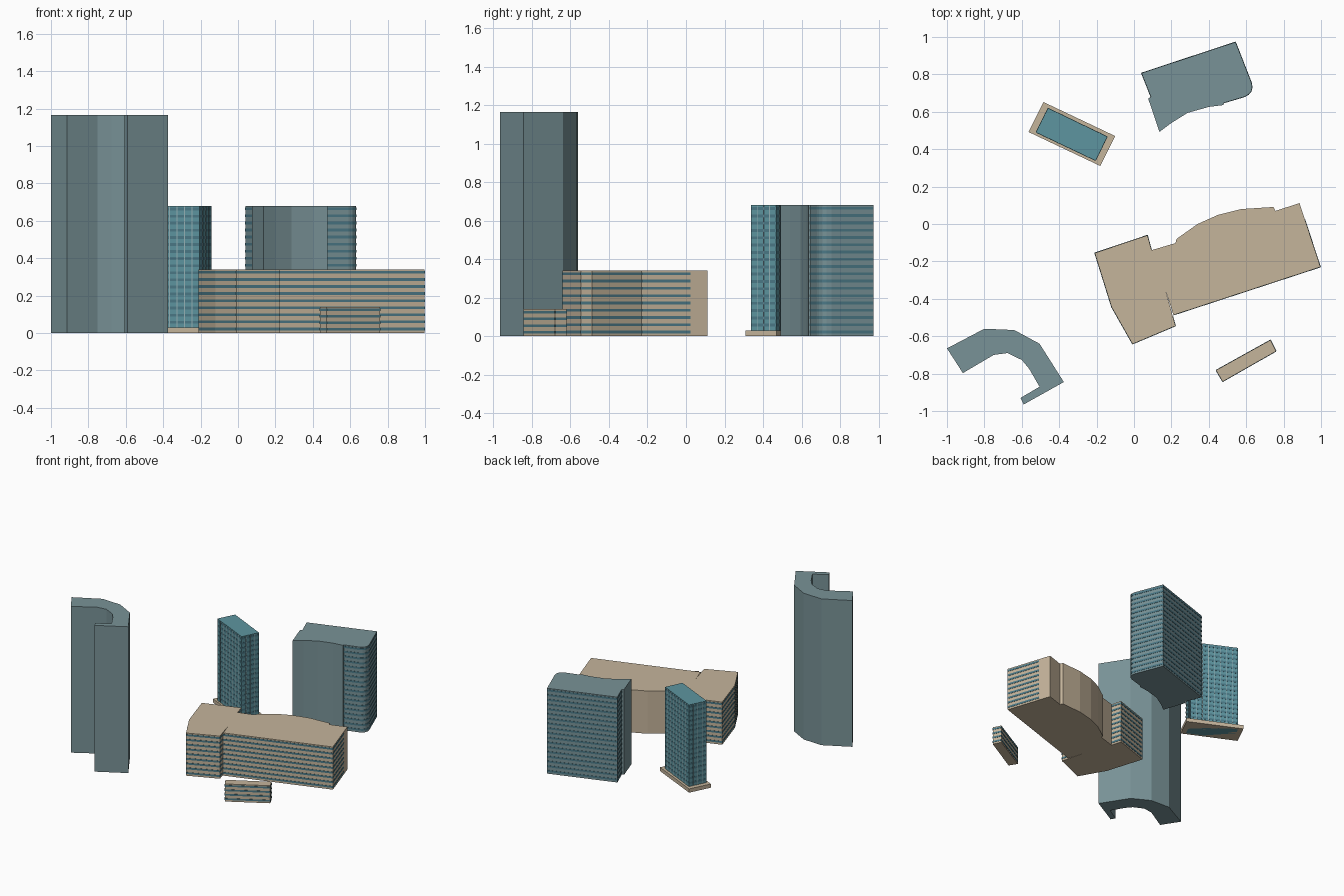
import bpy, bmesh
from mathutils import Vector

if "Cube" in bpy.data.objects:
    bpy.data.objects.remove(bpy.data.objects["Cube"])


def material(name, rgb):
    m = bpy.data.materials.new(name)
    m.diffuse_color = (*rgb, 1)
    m.use_nodes = True
    m.node_tree.nodes["Principled BSDF"].inputs["Base Color"].default_value = m.diffuse_color
    return m


BEIGE = material("beige stone", (0.56, 0.46, 0.33))
SLATE = material("slate teal", (0.19, 0.29, 0.31))
GLASS = material("window glass", (0.07, 0.19, 0.24))
TEAL = material("teal curtain wall", (0.11, 0.30, 0.35))
FRAME = material("pale frame", (0.30, 0.44, 0.46))
FLOOR = 0.0378


def finish(bm, name, mat):
    bmesh.ops.recalc_face_normals(bm, faces=bm.faces)
    me = bpy.data.meshes.new(name)
    bm.to_mesh(me)
    bm.free()
    me.materials.append(mat)
    ob = bpy.data.objects.new(name, me)
    bpy.context.collection.objects.link(ob)
    return ob


def add_prism(bm, pts, z0, z1):
    face = bm.faces.new([bm.verts.new((x, y, z0)) for x, y in pts])
    ext = bmesh.ops.extrude_face_region(bm, geom=[face], use_keep_orig=True)
    top = [v for v in ext["geom"] if isinstance(v, bmesh.types.BMVert)]
    bmesh.ops.translate(bm, verts=top, vec=(0, 0, z1 - z0))


def prism(name, pts, z0, z1, mat):
    bm = bmesh.new()
    add_prism(bm, pts, z0, z1)
    return finish(bm, name, mat)


def add_wall_box(bm, a, b, t0, t1, z0, z1, depth):
    """Thin box lying along wall a-b, straddling the wall face."""
    a, b = Vector(a), Vector(b)
    d = (b - a).normalized()
    n = Vector((-d.y, d.x)) * depth
    p, q = a.lerp(b, t0), a.lerp(b, t1)
    add_prism(bm, [p - n, q - n, q + n, p + n], z0, z1)


def window_bands(name, pts, walls, height, floors):
    """Ribbon windows on the listed walls: {edge index: (start, end)}."""
    bm = bmesh.new()
    h = height / floors
    for i, (t0, t1) in walls.items():
        a, b = pts[i], pts[(i + 1) % len(pts)]
        for k in range(floors):
            add_wall_box(bm, a, b, t0, t1, (k + 0.38) * h, (k + 0.76) * h, 0.002)
    return finish(bm, name, GLASS)


# Crescent tower
crescent = [(-1.0, -0.665), (-0.80, -0.56), (-0.64, -0.567), (-0.505, -0.64),
            (-0.375, -0.845), (-0.59, -0.965), (-0.607, -0.93), (-0.505, -0.87),
            (-0.56, -0.775), (-0.60, -0.727), (-0.677, -0.69), (-0.75, -0.70),
            (-0.915, -0.797)]
prism("crescent_tower", crescent, 0, 1.165, SLATE)

# Long low block with angled wing
block = [(-0.21, -0.155), (0.072, -0.06), (0.094, -0.14), (0.222, -0.102),
         (0.227, -0.08), (0.34, 0.0), (0.447, 0.048), (0.575, 0.08),
         (0.746, 0.091), (0.757, 0.07), (0.885, 0.112), (0.997, -0.23),
         (0.211, -0.487), (0.168, -0.353), (0.222, -0.545), (-0.008, -0.642),
         (-0.12, -0.444)]
prism("long_block", block, 0, 0.34, BEIGE)
full = (0, 1)
window_bands("long_block_windows", block,
             {0: full, 1: full, 10: (0.26, 1), 11: full, 13: (0.72, 1),
              14: full, 15: full, 16: full}, 0.34, 9)

# Small front pavilion
pavilion = [(0.438, -0.782), (0.73, -0.62), (0.76, -0.68), (0.474, -0.843)]
prism("pavilion", pavilion, 0, 0.14, BEIGE)
window_bands("pavilion_windows", pavilion, {i: full for i in range(4)}, 0.14, 4)

# Bowed tower with a rounded corner
bowed = [(0.04, 0.807), (0.543, 0.973), (0.628, 0.755), (0.632, 0.73),
         (0.626, 0.708), (0.612, 0.692), (0.59, 0.68), (0.479, 0.647),
         (0.479, 0.636), (0.40, 0.626), (0.286, 0.594), (0.20, 0.54),
         (0.136, 0.492), (0.076, 0.67), (0.09, 0.68)]
prism("bowed_tower", bowed, 0, 0.68, SLATE)
window_bands("bowed_tower_windows", bowed,
             {**{i: full for i in range(7)}, 14: full}, 0.68, 18)

# Slim glass tower on a plinth
plinth = [(-0.484, 0.652), (-0.10, 0.47), (-0.18, 0.31), (-0.564, 0.492)]
slim = [(-0.460, 0.62), (-0.142, 0.467), (-0.205, 0.338), (-0.525, 0.49)]
prism("plinth", plinth, 0, 0.03, BEIGE)
prism("slim_tower", slim, 0, 0.68, TEAL)

# Floor lines and mullions on all four sides of the slim tower
panes, frames = bmesh.new(), bmesh.new()
for i, bays in enumerate((8, 4, 8, 4)):
    a, b = slim[i], slim[(i + 1) % 4]
    for k in range(1, 18):
        z = k * FLOOR
        add_wall_box(panes, a, b, 0.01, 0.99, z + 0.012, z + 0.027, 0.0012)
    for j in range(1, bays):
        t = j / bays
        w = 0.012 * 8 / bays / 2
        add_wall_box(frames, a, b, t - w, t + w, 0.03, 0.678, 0.0025)
finish(panes, "slim_tower_panes", GLASS)
finish(frames, "slim_tower_mullions", FRAME)
